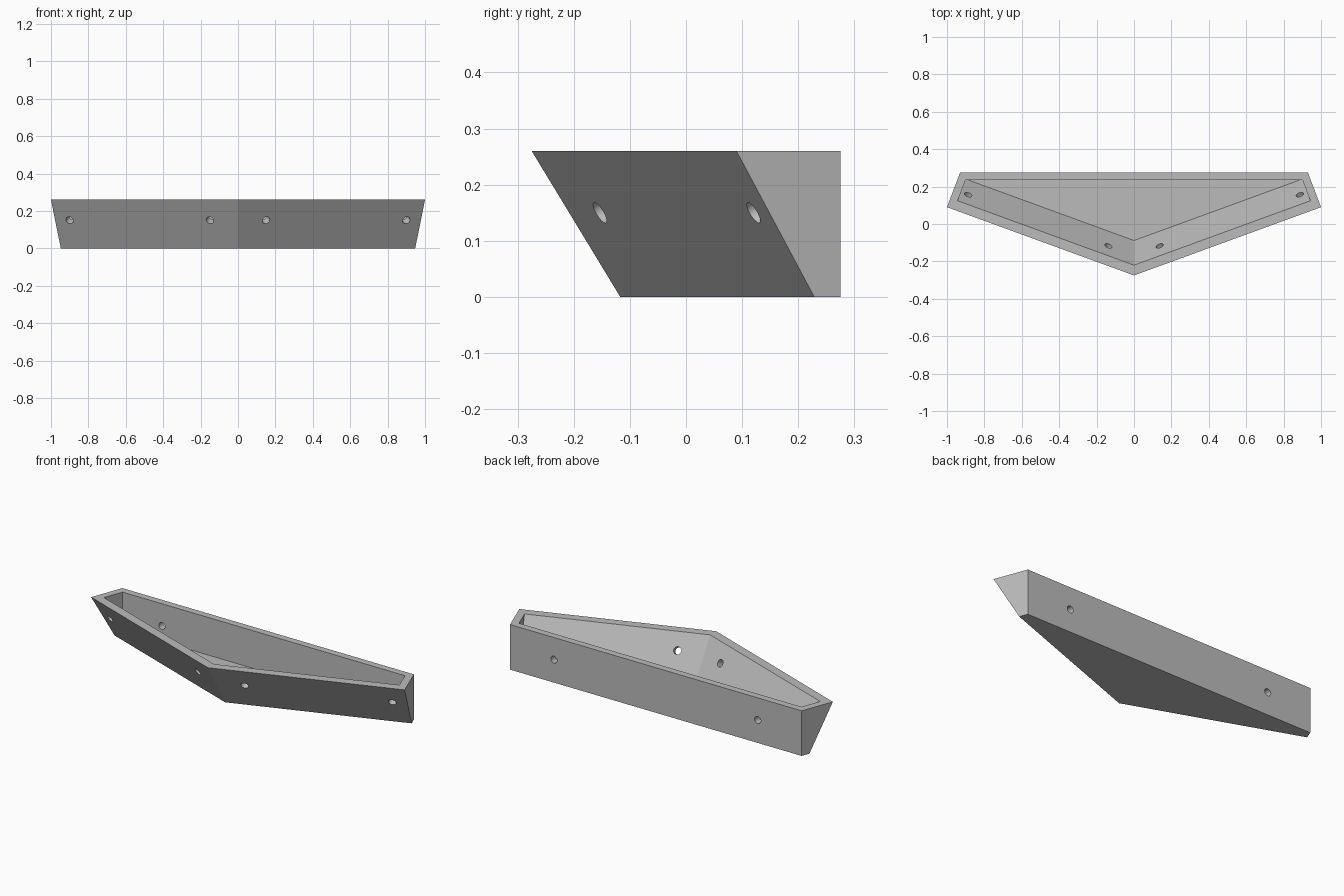
import bpy, bmesh
from mathutils import Vector

cube = bpy.data.objects.get("Cube")
if cube:
    bpy.data.objects.remove(cube, do_unlink=True)

HEIGHT = 0.26
SLOPE = 0.365      # sweep of the front walls in plan
LEAN = 0.607       # lean of the front walls
FRONT = Vector((SLOPE, -1, -LEAN))   # outward normal of the left front wall

grey = bpy.data.materials.new("plain grey")
grey.use_nodes = True
grey.diffuse_color = (0.5, 0.5, 0.5, 1)
grey.node_tree.nodes["Principled BSDF"].inputs["Base Color"].default_value = (0.5, 0.5, 0.5, 1)


def add_object(name, bm):
    bmesh.ops.recalc_face_normals(bm, faces=bm.faces)
    mesh = bpy.data.meshes.new(name)
    bm.to_mesh(mesh)
    bm.free()
    mesh.materials.append(grey)
    obj = bpy.data.objects.new(name, mesh)
    bpy.context.collection.objects.link(obj)
    return obj


def wedge(name, z_low, z_high, apex_y, end_point, back_y):
    """Convex tray shape: a block trimmed by its front, end and back planes."""
    bm = bmesh.new()
    bmesh.ops.create_cube(bm, size=4)
    planes = [((0, 0, z_low), (0, 0, -1)), ((0, 0, z_high), (0, 0, 1)),
              ((0, back_y, 0), (0, 1, 0))]
    for s in (-1, 1):
        planes.append(((0, apex_y, HEIGHT), (s * FRONT.x, FRONT.y, FRONT.z)))
        planes.append(((s * end_point[0], end_point[1], 0), (s * 0.185, 0.07, 0)))
    for point, normal in planes:
        cut = bmesh.ops.bisect_plane(
            bm, geom=bm.verts[:] + bm.edges[:] + bm.faces[:], dist=1e-6,
            plane_co=point, plane_no=Vector(normal).normalized(), clear_outer=True)
        rim = [e for e in cut["geom_cut"] if isinstance(e, bmesh.types.BMEdge)]
        bmesh.ops.edgenet_fill(bm, edges=rim)
    return add_object(name, bm)


def drill(name, centre, direction, radius=0.021, depth=0.1):
    bm = bmesh.new()
    bmesh.ops.create_cone(bm, cap_ends=True, segments=24, radius1=radius,
                          radius2=radius, depth=depth)
    obj = add_object(name, bm)
    obj.matrix_world = Vector(direction).to_track_quat('Z', 'Y').to_matrix().to_4x4()
    obj.location = centre
    obj.hide_render = True
    return obj


# Outer body and the cavity hollowed out of it
tray = wedge("tray_body", 0, HEIGHT, -0.275, (1.0, 0.09), 0.275)
cavity = wedge("cavity_cutter", 0.043, HEIGHT + 0.02, -0.22, (0.9425, 0.125), 0.235)
cavity.hide_render = True
cutters = [cavity]

# Screw holes, square to the leaning front walls and through the back wall
for s in (-1, 1):
    inward = Vector((-s * FRONT.x, -FRONT.y, -FRONT.z)).normalized()
    for x in (0.15, 0.9):
        y = -0.275 + SLOPE * x + LEAN * (HEIGHT - 0.15)
        cutters.append(drill("front_hole_cutter", Vector((s * x, y, 0.15)) + inward * 0.018, inward))
    cutters.append(drill("back_hole_cutter", (s * 0.65, 0.255, 0.132), (0, 1, 0), 0.02, 0.07))

bpy.context.view_layer.update()
bpy.context.view_layer.objects.active = tray
for cutter in cutters:
    mod = tray.modifiers.new("cut", 'BOOLEAN')
    mod.operation = 'DIFFERENCE'
    mod.solver = 'EXACT'
    mod.object = cutter
    bpy.ops.object.modifier_apply(modifier=mod.name)
for cutter in cutters:
    bpy.data.objects.remove(cutter, do_unlink=True)

# Smooth hole walls, crisp edges elsewhere
bpy.ops.object.select_all(action='DESELECT')
tray.select_set(True)
bpy.ops.object.shade_smooth_by_angle(angle=0.3)
